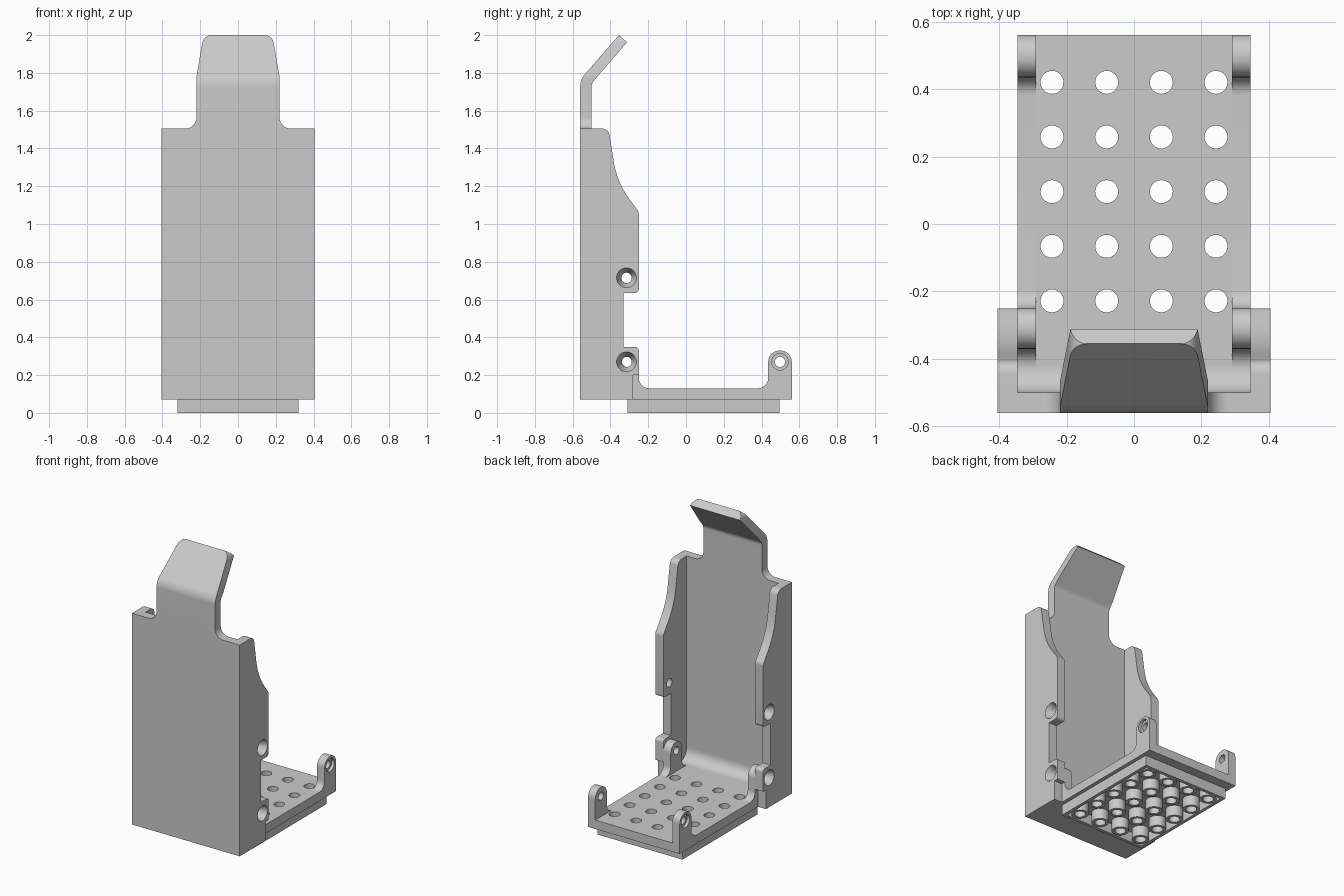
import bpy, bmesh, math
from mathutils import Vector, Matrix

if "Cube" in bpy.data.objects:
    bpy.data.objects.remove(bpy.data.objects["Cube"])

grey = bpy.data.materials.new("plain grey")
grey.use_nodes = True
grey.diffuse_color = (0.6, 0.6, 0.6, 1)
grey.node_tree.nodes["Principled BSDF"].inputs["Base Color"].default_value = (0.6, 0.6, 0.6, 1)


def rounded(points, steps=10):
    """Polygon whose corners (u, v, radius) are replaced by arcs."""
    out = []
    for i, p in enumerate(points):
        c = Vector(p[:2])
        if len(p) < 3:
            out.append(c)
            continue
        a = (Vector(points[i - 1][:2]) - c).normalized()
        b = (Vector(points[(i + 1) % len(points)][:2]) - c).normalized()
        half = a.angle(b) / 2
        centre = c + (a + b).normalized() * p[2] / math.sin(half)
        start = c + a * p[2] / math.tan(half) - centre
        end = c + b * p[2] / math.tan(half) - centre
        turn = math.atan2(start.x * end.y - start.y * end.x, start.dot(end))
        for k in range(steps + 1):
            out.append(centre + Matrix.Rotation(turn * k / steps, 2) @ start)
    return out


PLACE = {"x": lambda u, v, d: (d, u, v), "y": lambda u, v, d: (u, d, v), "z": lambda u, v, d: (u, v, d)}


def extrude(name, points, axis, lo, hi):
    """Prism of a rounded outline along an axis."""
    bm = bmesh.new()
    ring = [bm.verts.new(PLACE[axis](p.x, p.y, lo)) for p in rounded(points)]
    cap = bm.faces.new(ring)
    top = bmesh.ops.extrude_face_region(bm, geom=[cap])["geom"]
    shift = Vector(PLACE[axis](0, 0, hi - lo))
    bmesh.ops.translate(bm, vec=shift, verts=[g for g in top if isinstance(g, bmesh.types.BMVert)])
    return finish(name, bm)


def finish(name, bm):
    bmesh.ops.recalc_face_normals(bm, faces=bm.faces)
    mesh = bpy.data.meshes.new(name)
    bm.to_mesh(mesh)
    bm.free()
    mesh.materials.append(grey)
    ob = bpy.data.objects.new(name, mesh)
    bpy.context.collection.objects.link(ob)
    return ob


def cones(name, items):
    """Cutter of cones: (centre, axis, start radius, end radius, depth)."""
    bm = bmesh.new()
    for centre, axis, r1, r2, depth in items:
        turn = Vector(axis).to_track_quat("Z", "Y").to_matrix().to_4x4()
        bmesh.ops.create_cone(bm, cap_ends=True, segments=32, radius1=r1, radius2=r2,
                              depth=depth, matrix=Matrix.Translation(centre) @ turn)
    return finish(name, bm)


def combine(ob, cutter, operation="DIFFERENCE"):
    mod = ob.modifiers.new("cut", "BOOLEAN")
    mod.operation, mod.object, mod.solver = operation, cutter, "EXACT"
    bpy.context.view_layer.objects.active = ob
    bpy.ops.object.modifier_apply(modifier=mod.name)
    bpy.data.objects.remove(cutter)


def box(x, y0, y1):
    return [(-x, y0), (x, y0), (x, y1), (-x, y1)]


parts = []

# Front panel with bent tongue: bent strip trimmed by the front outline
panel = extrude("front_panel", [(-0.56, 0.07), (-0.5, 0.07), (-0.5, 1.745, 0.05), (-0.312, 1.962),
                                (-0.355, 2.0), (-0.56, 1.765, 0.1)], "x", -0.405, 0.405)
right = [(0.405, 0.0), (0.405, 1.505), (0.22, 1.505, 0.06), (0.22, 1.78, 0.1), (0.182, 2.0, 0.05)]
left = [(-p[0],) + p[1:] for p in reversed(right)]
combine(panel, extrude("trim", right + left, "y", -0.8, 0.2), "INTERSECT")
parts.append(panel)

# Cove where the floor meets the front panel
parts.append(extrude("floor_cove", [(-0.5, 0.13), (-0.42, 0.13), (-0.498, 0.132, 0.075), (-0.5, 0.21)],
                     "x", -0.345, 0.345))

wall = [(-0.5, 0.07), (-0.28, 0.07), (-0.28, 0.2), (-0.25, 0.2), (-0.25, 0.35, 0.02), (-0.33, 0.35),
        (-0.33, 0.635), (-0.25, 0.635, 0.02), (-0.25, 1.065, 0.04), (-0.365, 1.22, 0.45),
        (-0.41, 1.505, 0.04), (-0.5, 1.505)]
rail = [(-0.5, 0.07), (0.56, 0.07), (0.56, 0.33, 0.06), (0.435, 0.33, 0.06), (0.435, 0.13, 0.055),
        (-0.25, 0.13, 0.055), (-0.25, 0.33, 0.059), (-0.37, 0.33, 0.059), (-0.37, 0.13, 0.055), (-0.5, 0.13)]

for side, s in (("left", 1), ("right", -1)):
    # Side wall with two countersunk holes
    ob = extrude(side + "_wall", wall, "x", s * 0.345, s * 0.405)
    combine(ob, cones("sinks", [((s * 0.375, -0.315, z), (s, 0, 0), 0.027, 0.053, 0.062)
                                for z in (0.27, 0.715)]))
    parts.append(ob)
    # Floor edge with two lugs, drilled through, outer one recessed
    ob = extrude(side + "_floor_rail", rail, "x", s * 0.29, s * 0.345)
    combine(ob, cones("drills", [((s * 0.32, y, 0.27), (s, 0, 0), 0.027, 0.027, 0.2)
                                 for y in (-0.312, 0.4975)]))
    combine(ob, cones("recess", [((s * 0.345, 0.4975, 0.27), (s, 0, 0), 0.044, 0.044, 0.04)]))
    parts.append(ob)

# Floor plate with a grid of drain holes
grid = [(x, y) for x in (-0.243, -0.081, 0.081, 0.243) for y in (-0.228, -0.066, 0.096, 0.258, 0.42)]
floor = extrude("floor_plate", box(0.29, -0.5, 0.56), "z", 0.07, 0.13)
combine(floor, cones("holes", [((x, y, 0.1), (0, 0, 1), 0.034, 0.034, 0.3) for x, y in grid]))
parts.append(floor)

# Skirt frame under the floor
skirt = extrude("skirt", box(0.32, -0.31, 0.495), "z", 0, 0.07)
combine(skirt, extrude("pocket", box(0.298, -0.288, 0.473), "z", -0.1, 0.2))
parts.append(skirt)

# Tubes under the holes
tubes = cones("drain_tubes", [((x, y, 0.035), (0, 0, 1), 0.053, 0.053, 0.07) for x, y in grid])
combine(tubes, cones("bores", [((x, y, 0.035), (0, 0, 1), 0.034, 0.034, 0.2) for x, y in grid]))
parts.append(tubes)

bpy.ops.object.select_all(action="DESELECT")
for ob in parts:
    ob.select_set(True)
bpy.context.view_layer.objects.active = panel
bpy.ops.object.shade_smooth_by_angle(angle=math.radians(30))
